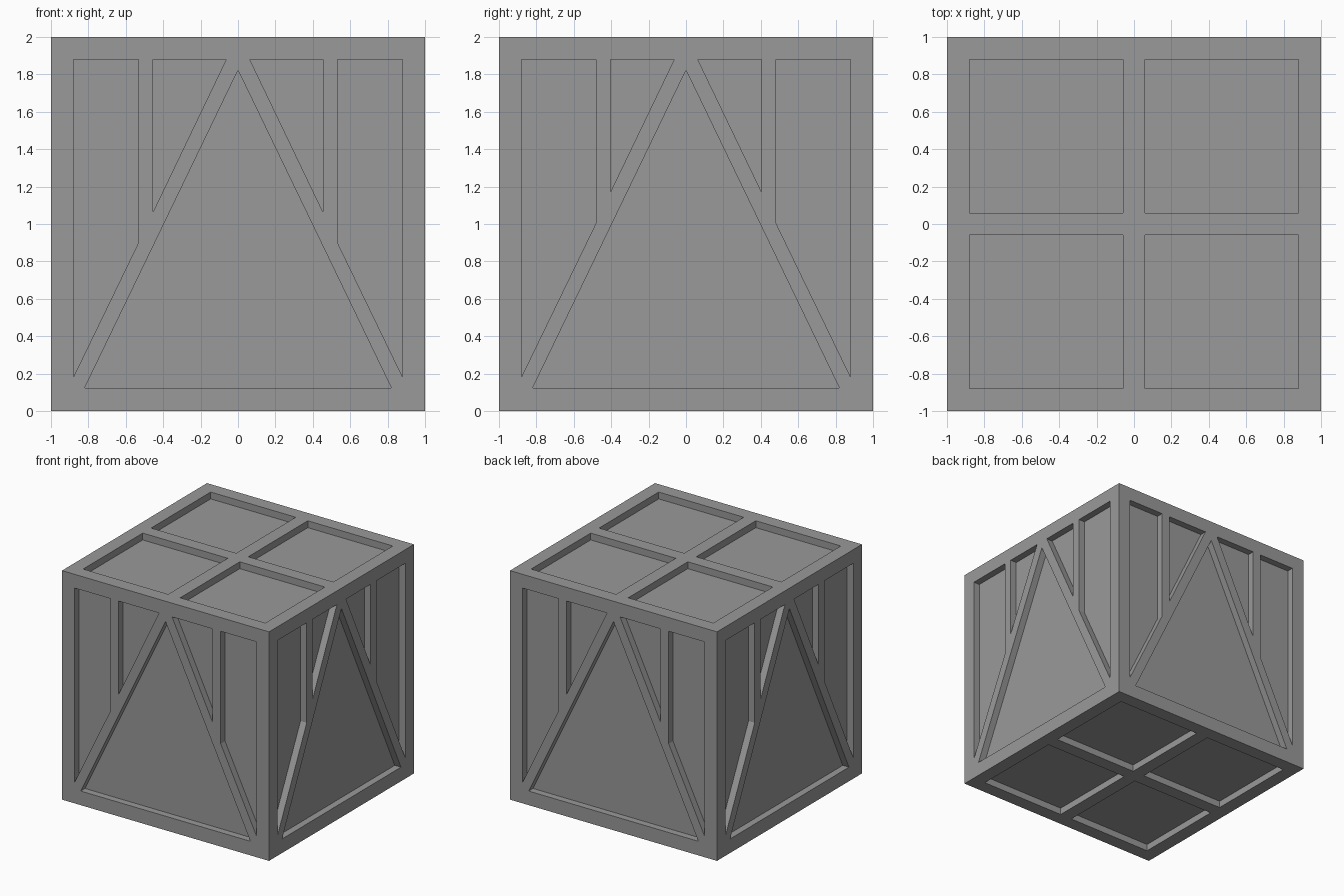
import bpy, bmesh
from mathutils import Matrix, Vector
from math import pi

if "Cube" in bpy.data.objects:
    bpy.data.objects.remove(bpy.data.objects["Cube"])

DEPTH = 0.06   # recess depth of every panel
E = 0.88       # inner edge of the outer frame
B = 0.058      # half width of the cross bars


def side_panels(inner, outer, z_inner, z_outer):
    """Recess outlines (u, v) of a side face, v measured from the cube centre."""
    half = [
        [(0.063, E), (inner, E), (inner, z_inner - 1)],
        [(outer, E), (E, E), (E, 0.182 - 1), (outer, z_outer - 1)],
    ]
    mirrored = [[(-u, v) for u, v in p] for p in half]
    return half + mirrored + [[(0, 0.822), (0.82, -0.877), (-0.82, -0.877)]]


front = side_panels(0.455, 0.533, 1.063, 0.898)
side = side_panels(0.403, 0.48, 1.173, 1.007)
cap = [[(sx * B, sy * B), (sx * E, sy * B), (sx * E, sy * E), (sx * B, sy * E)]
       for sx in (-1, 1) for sy in (-1, 1)]

# Orientation of each face: local z is the outward normal
upright = Matrix.Rotation(pi / 2, 4, 'X')
faces = [(Matrix.Rotation(i * pi / 2, 4, 'Z') @ upright, side if i % 2 else front)
         for i in range(4)]
faces += [(Matrix.Identity(4), cap), (Matrix.Rotation(pi, 4, 'X'), cap)]

# Dark grey finish
grey = bpy.data.materials.new("dark_grey")
grey.diffuse_color = (0.32, 0.32, 0.32, 1)
grey.use_nodes = True
grey.node_tree.nodes["Principled BSDF"].inputs["Base Color"].default_value = grey.diffuse_color

# Recess cutters: one prism per panel
bm = bmesh.new()
for rot, panels in faces:
    for outline in panels:
        base = bm.faces.new([bm.verts.new(rot @ Vector((u, v, 1 - DEPTH)))
                             for u, v in outline])
        ext = bmesh.ops.extrude_face_region(bm, geom=[base], use_keep_orig=True)
        moved = [g for g in ext["geom"] if isinstance(g, bmesh.types.BMVert)]
        bmesh.ops.translate(bm, verts=moved, vec=rot.to_3x3() @ Vector((0, 0, 0.2)))
bmesh.ops.recalc_face_normals(bm, faces=bm.faces)
mesh = bpy.data.meshes.new("panel_cutters")
bm.to_mesh(mesh)
bm.free()
mesh.materials.append(grey)
cutter = bpy.data.objects.new("panel_cutters", mesh)
cutter.location.z = 1
cutter.hide_render = True
bpy.context.collection.objects.link(cutter)

# Crate body
bpy.ops.mesh.primitive_cube_add(size=2, location=(0, 0, 1))
crate = bpy.context.object
crate.name = "crate_body"
crate.data.materials.append(grey)
cut = crate.modifiers.new("panels", 'BOOLEAN')
cut.operation = 'DIFFERENCE'
cut.solver = 'EXACT'
cut.object = cutter
bpy.ops.object.modifier_apply(modifier=cut.name)
bpy.data.objects.remove(cutter)
